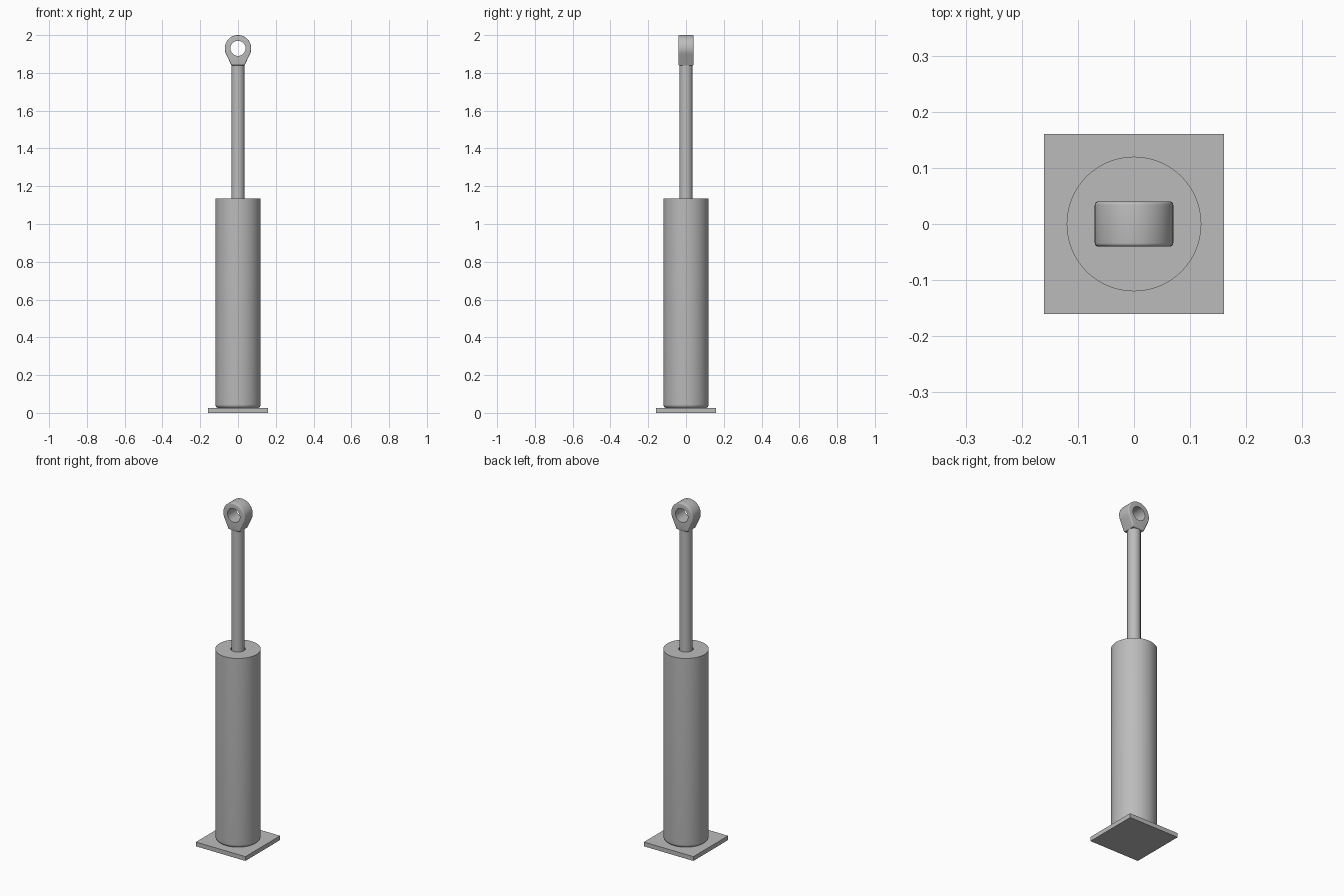
import bpy, bmesh
from math import sin, cos, pi, radians, atan2, acos, hypot

cube = bpy.data.objects.get("Cube")
if cube:
    bpy.data.objects.remove(cube, do_unlink=True)

GREY = (0.5, 0.5, 0.5, 1)
metal = bpy.data.materials.new("grey metal")
metal.diffuse_color = GREY
metal.use_nodes = True
metal.node_tree.nodes["Principled BSDF"].inputs["Base Color"].default_value = GREY


def finish(bm, name):
    bmesh.ops.recalc_face_normals(bm, faces=bm.faces)
    mesh = bpy.data.meshes.new(name)
    bm.to_mesh(mesh)
    bm.free()
    obj = bpy.data.objects.new(name, mesh)
    bpy.context.collection.objects.link(obj)
    mesh.materials.append(metal)
    bpy.ops.object.select_all(action="DESELECT")
    obj.select_set(True)
    bpy.context.view_layer.objects.active = obj
    bpy.ops.object.shade_smooth_by_angle(angle=radians(35))
    return obj


def skin(bm, rings, closed=False):
    """Join equal rings of points with quads; cap the ends unless closed."""
    loops = [[bm.verts.new(p) for p in ring] for ring in rings]
    n = len(loops[0])
    pairs = list(zip(loops, loops[1:]))
    if closed:
        pairs.append((loops[-1], loops[0]))
    else:
        bm.faces.new(loops[0])
        bm.faces.new(loops[-1])
    for a, b in pairs:
        for i in range(n):
            j = (i + 1) % n
            bm.faces.new((a[i], a[j], b[j], b[i]))


def lathe(name, profile, n=64):
    bm = bmesh.new()
    skin(bm, [[(r * cos(2 * pi * i / n), r * sin(2 * pi * i / n), z)
               for i in range(n)] for r, z in profile])
    return finish(bm, name)


# Square base plate
PLATE = 0.025
bm = bmesh.new()
skin(bm, [[(x * 0.16, y * 0.16, z) for x, y in ((-1, -1), (1, -1), (1, 1), (-1, 1))]
          for z in (0, PLATE)])
finish(bm, "base_plate")

# Barrel with a rounded foot and a bore for the rod
R, FILLET, TOP = 0.12, 0.02, 1.135
foot = [(R - FILLET + FILLET * sin(a), PLATE + FILLET - FILLET * cos(a))
        for a in (i * pi / 16 for i in range(9))]
lathe("barrel", foot + [(R, TOP), (0.039, TOP), (0.039, TOP - 0.04)])

# Piston rod
EYE_BOTTOM = 1.84
lathe("piston_rod", [(0.035, TOP - 0.04), (0.035, EYE_BOTTOM + 0.01)], 48)

# Rod eye: teardrop outline made of an arc, two tangents and a flat foot
CZ, OUTER, HOLE, HALF, EDGE = 1.93, 0.07, 0.04, 0.04, 0.006
foot_x, foot_z = 0.035, EYE_BOTTOM - CZ
start = atan2(foot_z, foot_x) + acos(OUTER / hypot(foot_x, foot_z))
arc = [start + (pi - 2 * start) * i / 48 for i in range(49)]
outline = [(OUTER * cos(a), OUTER * sin(a)) for a in arc]
tip = outline[-1]
outline += [(tip[0] + (-foot_x - tip[0]) * t / 6, tip[1] + (foot_z - tip[1]) * t / 6)
            for t in range(1, 7)]
outline += [(foot_x * t / 4, foot_z) for t in range(-3, 4)]
outline += [(foot_x + (outline[0][0] - foot_x) * t / 6,
             foot_z + (outline[0][1] - foot_z) * t / 6) for t in range(6)]


def outer_ring(y, inset):
    return [(x * (1 - inset / hypot(x, z)), y, CZ + z * (1 - inset / hypot(x, z)))
            for x, z in outline]


def hole_ring(y):
    return [(x * HOLE / hypot(x, z), y, CZ + z * HOLE / hypot(x, z)) for x, z in outline]


rounding = [(HALF - EDGE * (1 - cos(a)), EDGE * (1 - sin(a)))
            for a in (i * pi / 8 for i in range(5))]
rings = [hole_ring(-HALF)] + [outer_ring(-y, d) for y, d in rounding]
rings += [outer_ring(y, d) for y, d in reversed(rounding)] + [hole_ring(HALF)]
bm = bmesh.new()
skin(bm, rings, closed=True)
finish(bm, "rod_eye")
